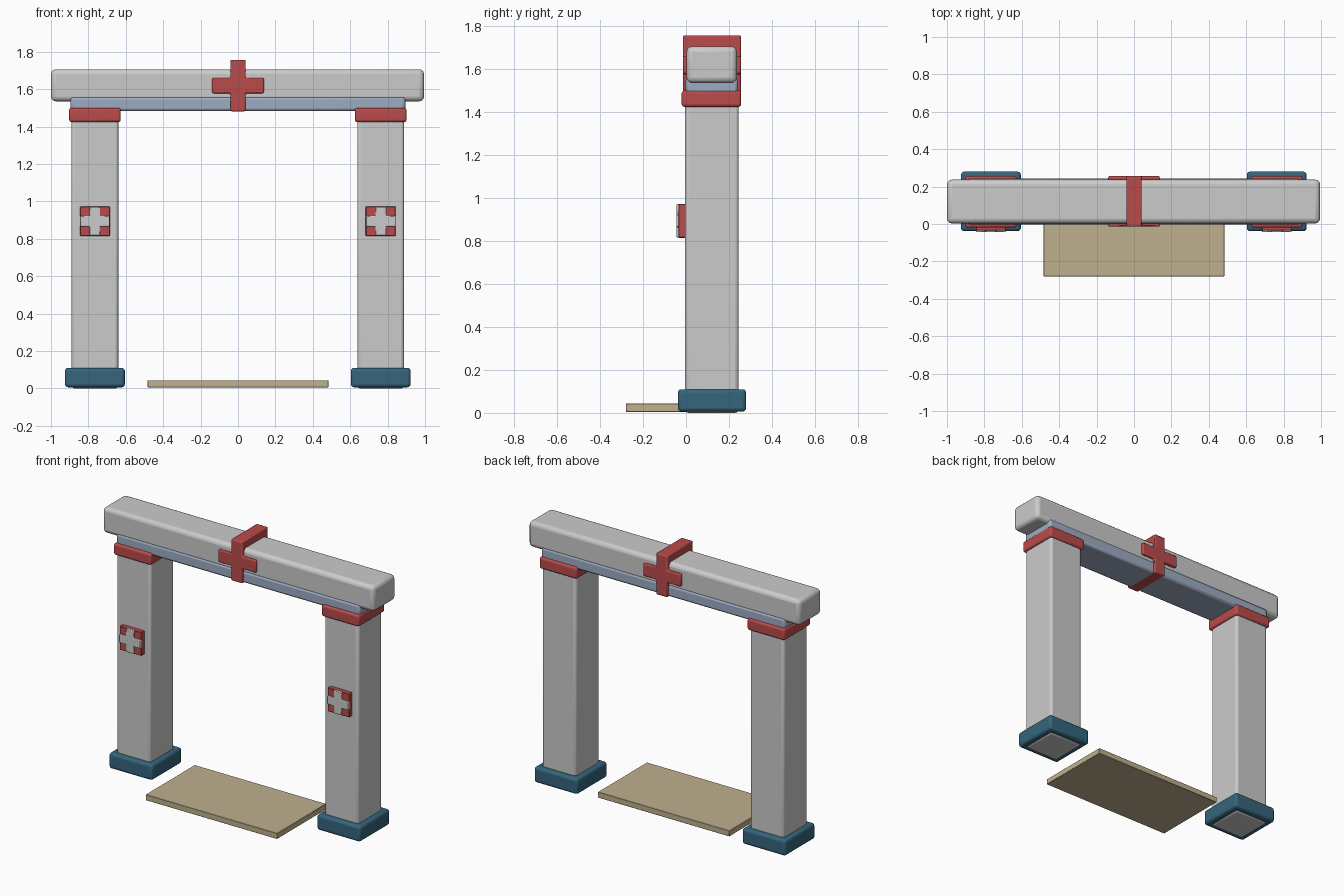
import bpy, bmesh, math

if "Cube" in bpy.data.objects:
    bpy.data.objects.remove(bpy.data.objects["Cube"])


def material(name, rgb):
    m = bpy.data.materials.new(name)
    m.diffuse_color = (*rgb, 1)
    m.use_nodes = True
    m.node_tree.nodes["Principled BSDF"].inputs["Base Color"].default_value = m.diffuse_color
    return m


RED = material("red", (0.5, 0.07, 0.07))
BLUE = material("dark_blue", (0.035, 0.13, 0.2))
PALE = material("pale_blue", (0.34, 0.41, 0.54))
TAN = material("tan", (0.52, 0.44, 0.27))


def prism(name, outline, y0, y1, mat=None, bevel=0.01, segments=2):
    """Extrude an (x, z) outline from y0 to y1 and round its edges."""
    bm = bmesh.new()
    face = bm.faces.new([bm.verts.new((x, y0, z)) for x, z in outline])
    out = bmesh.ops.extrude_face_region(bm, geom=[face])
    moved = [v for v in out["geom"] if isinstance(v, bmesh.types.BMVert)]
    bmesh.ops.translate(bm, verts=moved, vec=(0, y1 - y0, 0))
    bmesh.ops.recalc_face_normals(bm, faces=bm.faces)
    mesh = bpy.data.meshes.new(name)
    bm.to_mesh(mesh)
    bm.free()
    ob = bpy.data.objects.new(name, mesh)
    bpy.context.collection.objects.link(ob)
    if mat:
        mesh.materials.append(mat)
    if bevel:
        mod = ob.modifiers.new("Bevel", "BEVEL")
        mod.width = bevel
        mod.segments = segments
    bpy.ops.object.select_all(action="DESELECT")
    ob.select_set(True)
    bpy.context.view_layer.objects.active = ob
    bpy.ops.object.shade_smooth_by_angle(angle=math.radians(40))
    return ob


def box(name, x0, x1, y0, y1, z0, z1, mat=None, bevel=0.01, segments=2):
    return prism(name, [(x0, z0), (x1, z0), (x1, z1), (x0, z1)],
                 y0, y1, mat, bevel, segments)


def plus(cx, cz, w, h, arm_x, arm_z):
    """Plus-shaped outline: half extents w, h and half arm widths."""
    quarter = [(w, arm_z), (arm_x, arm_z), (arm_x, h)]
    pts = quarter + [(-x, z) for x, z in reversed(quarter)]
    pts += [(-x, -z) for x, z in quarter]
    pts += [(x, -z) for x, z in reversed(quarter)]
    return [(cx + x, cz + z) for x, z in pts]


# Posts with foot, cap and plaque
for side, cx in (("left", -0.765), ("right", 0.763)):
    box(side + "_post", cx - 0.125, cx + 0.125, -0.005, 0.245, 0.0, 1.45, None, 0.016, 3)
    box(side + "_foot", cx - 0.16, cx + 0.16, -0.038, 0.28, 0.006, 0.11, BLUE, 0.017, 3)
    box(side + "_cap", cx - 0.138, cx + 0.138, -0.02, 0.257, 1.424, 1.5, RED, 0.013, 3)
    box(side + "_plaque", cx - 0.08, cx + 0.08, -0.036, 0.005, 0.815, 0.972, RED, 0.003, 1)
    prism(side + "_plaque_plus", plus(cx, 0.894, 0.079, 0.077, 0.028, 0.028),
          -0.044, 0.004, None, 0.004, 2)

# Lintel: pale strip under a heavy rounded beam
box("lintel_strip", -0.895, 0.895, -0.002, 0.242, 1.482, 1.56, PALE, 0.015, 2)
box("lintel_beam", -1.0, 0.995, 0.003, 0.237, 1.535, 1.706, None, 0.026, 3)

# Plus-shaped clasp running right through the beam
prism("clasp", plus(0, 1.619, 0.138, 0.138, 0.041, 0.041), -0.014, 0.256, RED, 0.007, 2)

# Floor mat
box("mat", -0.483, 0.483, -0.28, 0.235, 0.005, 0.043, TAN, 0.002, 1)
